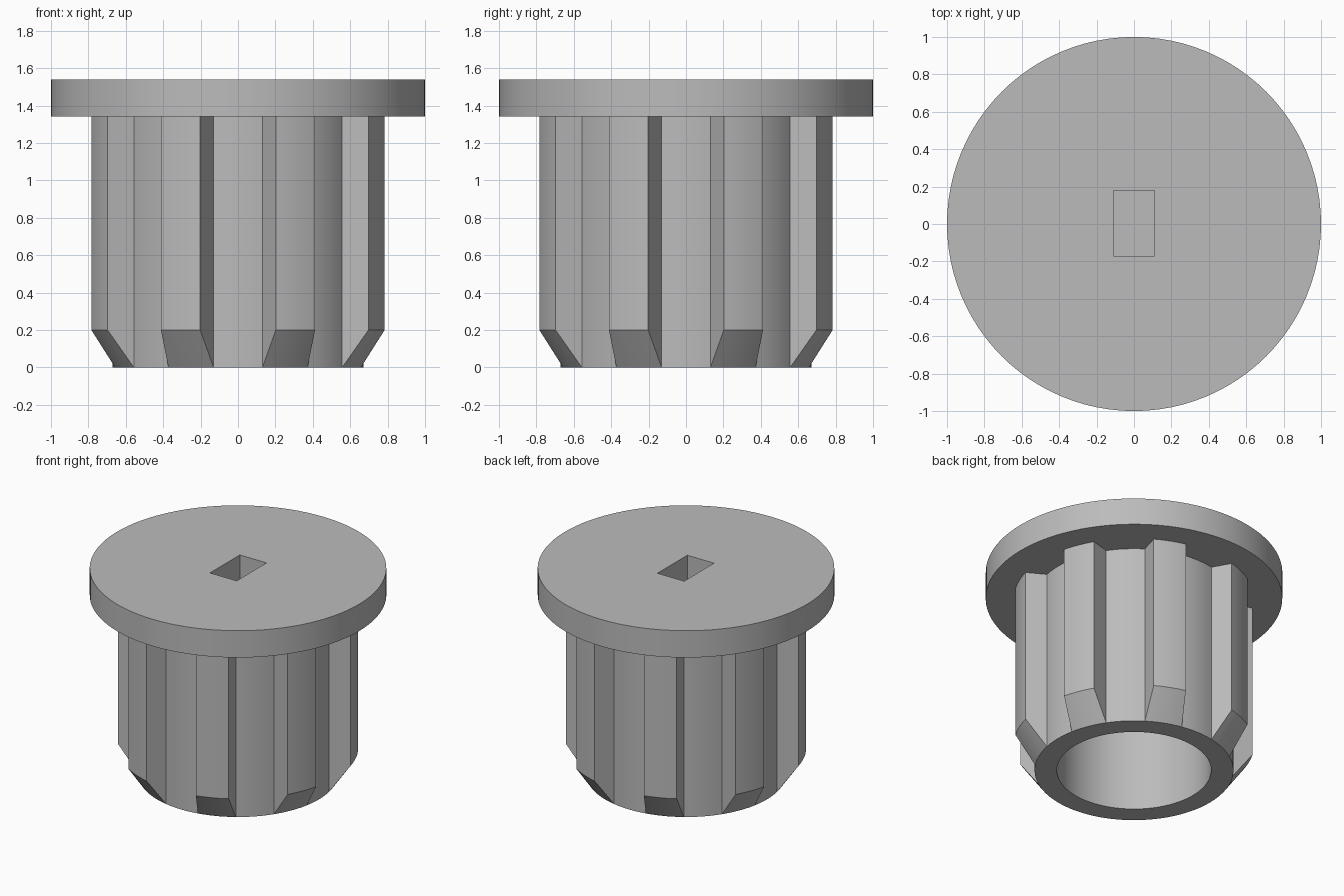
import bpy, bmesh
from math import cos, sin, radians

if "Cube" in bpy.data.objects:
    bpy.data.objects.remove(bpy.data.objects["Cube"])

RIBS, STEPS = 8, 6
STEM_R, RIB_R, BORE_R, FLANGE_R = 0.67, 0.81, 0.52, 1.0
TAPER_Z, STEM_TOP, TOP, BORE_TOP = 0.2, 1.34, 1.54, 1.0
ROOT_HALF, TIP_HALF = 11.25, 8.05

grey = bpy.data.materials.new("plain_grey")
grey.use_nodes = True
colour = (0.5, 0.5, 0.5, 1)
grey.diffuse_color = colour
grey.node_tree.nodes["Principled BSDF"].inputs["Base Color"].default_value = colour


def section(z, rib_r, half, stem_r=STEM_R):
    """Outline of alternating ribs and valleys at one height."""
    points = []
    for i in range(RIBS):
        middle = 360 / RIBS * (i + 0.5)
        for k in range(STEPS + 1):
            a = radians(middle - half + 2 * half * k / STEPS)
            points.append((rib_r * cos(a), rib_r * sin(a), z))
        valley = 360 / RIBS - 2 * ROOT_HALF
        for k in range(STEPS + 1):
            a = radians(middle + ROOT_HALF + valley * k / STEPS)
            points.append((stem_r * cos(a), stem_r * sin(a), z))
    return points


def ring(z, r):
    return section(z, r, ROOT_HALF, r)


def loft(name, rings):
    """Skin stacked outlines and close both ends."""
    bm = bmesh.new()
    loops = [[bm.verts.new(p) for p in r] for r in rings]
    n = len(loops[0])
    for low, high in zip(loops, loops[1:]):
        for i in range(n):
            j = (i + 1) % n
            bm.faces.new((low[i], low[j], high[j], high[i]))
    bm.faces.new(loops[0][::-1])
    bm.faces.new(loops[-1])
    bmesh.ops.remove_doubles(bm, verts=bm.verts, dist=1e-4)
    bmesh.ops.recalc_face_normals(bm, faces=bm.faces)
    mesh = bpy.data.meshes.new(name)
    bm.to_mesh(mesh)
    bm.free()
    mesh.materials.append(grey)
    obj = bpy.data.objects.new(name, mesh)
    bpy.context.collection.objects.link(obj)
    return obj


# Hollow stem with ribs that taper into the wall at the foot
stem = loft("ribbed_stem", [
    ring(BORE_TOP, BORE_R), ring(0, BORE_R), ring(0, STEM_R),
    section(TAPER_Z, RIB_R, TIP_HALF), section(STEM_TOP, RIB_R, TIP_HALF)])

# Wide round flange
flange = loft("round_flange", [ring(STEM_TOP, FLANGE_R), ring(TOP, FLANGE_R)])

# Rectangular socket sunk into the top
bpy.ops.mesh.primitive_cube_add(size=1, location=(0, 0.003, TOP))
cutter = bpy.context.object
cutter.name = "socket_cutter"
cutter.scale = (0.22, 0.35, 0.8)
cutter.hide_render = True
cutter.data.materials.append(grey)

for obj in (stem, flange):
    bpy.ops.object.select_all(action="DESELECT")
    bpy.context.view_layer.objects.active = obj
    obj.select_set(True)
    cut = obj.modifiers.new("socket", "BOOLEAN")
    cut.operation, cut.solver, cut.object = "DIFFERENCE", "EXACT", cutter
    bpy.ops.object.modifier_apply(modifier=cut.name)
    bpy.ops.object.shade_smooth_by_angle(angle=radians(20))

bpy.data.objects.remove(cutter)
